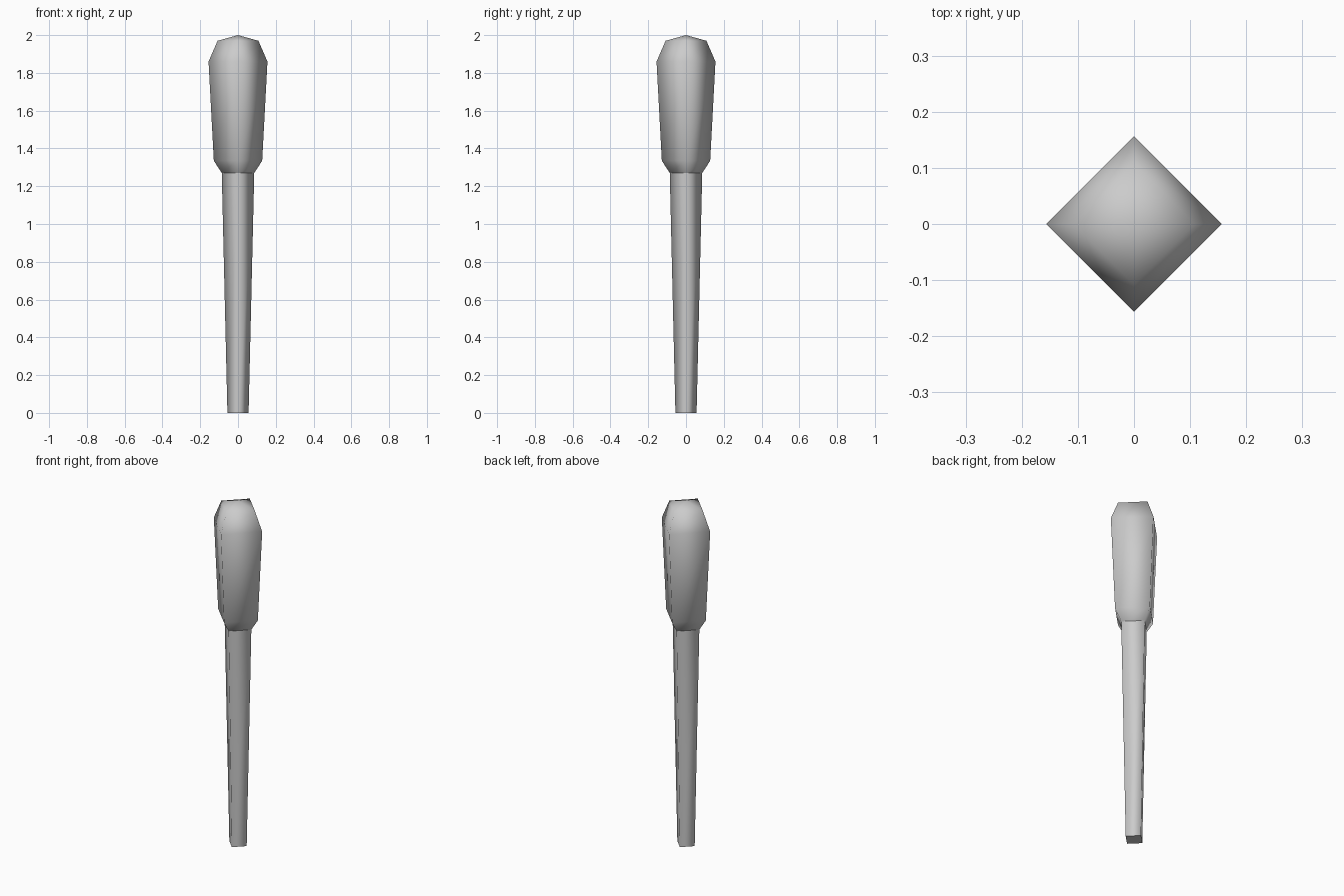
import bpy, bmesh
from math import cos, sin, pi

if "Cube" in bpy.data.objects:
    bpy.data.objects.remove(bpy.data.objects["Cube"])

SIDES = 4


def lathe(name, profile, cap_bottom=False):
    """Four-sided lathe; profile is (radius, z) from bottom to top, radius 0 = apex."""
    bm = bmesh.new()
    rings = []
    for r, z in profile:
        if r == 0:
            rings.append([bm.verts.new((0, 0, z))] * SIDES)
        else:
            rings.append([bm.verts.new((r * cos(2 * pi * i / SIDES),
                                        r * sin(2 * pi * i / SIDES), z))
                          for i in range(SIDES)])
    for low, high in zip(rings, rings[1:]):
        for i in range(SIDES):
            j = (i + 1) % SIDES
            corners = [low[i], low[j], high[j], high[i]]
            bm.faces.new(list(dict.fromkeys(corners))).smooth = True
    if cap_bottom:
        cap = bm.faces.new(rings[0][::-1])
        cap.smooth = False
        for e in cap.edges:
            e.smooth = False
    mesh = bpy.data.meshes.new(name)
    bm.to_mesh(mesh)
    bm.free()
    obj = bpy.data.objects.new(name, mesh)
    bpy.context.collection.objects.link(obj)
    return obj


# Tapered handle with a flat foot
lathe("handle", [(0.056, 0), (0.086, 1.27)], cap_bottom=True)

# Swollen head with chamfered shoulders and a low peak
lathe("head", [(0.086, 1.27), (0.128, 1.335), (0.156, 1.86),
               (0.108, 1.97), (0, 2.0)])
